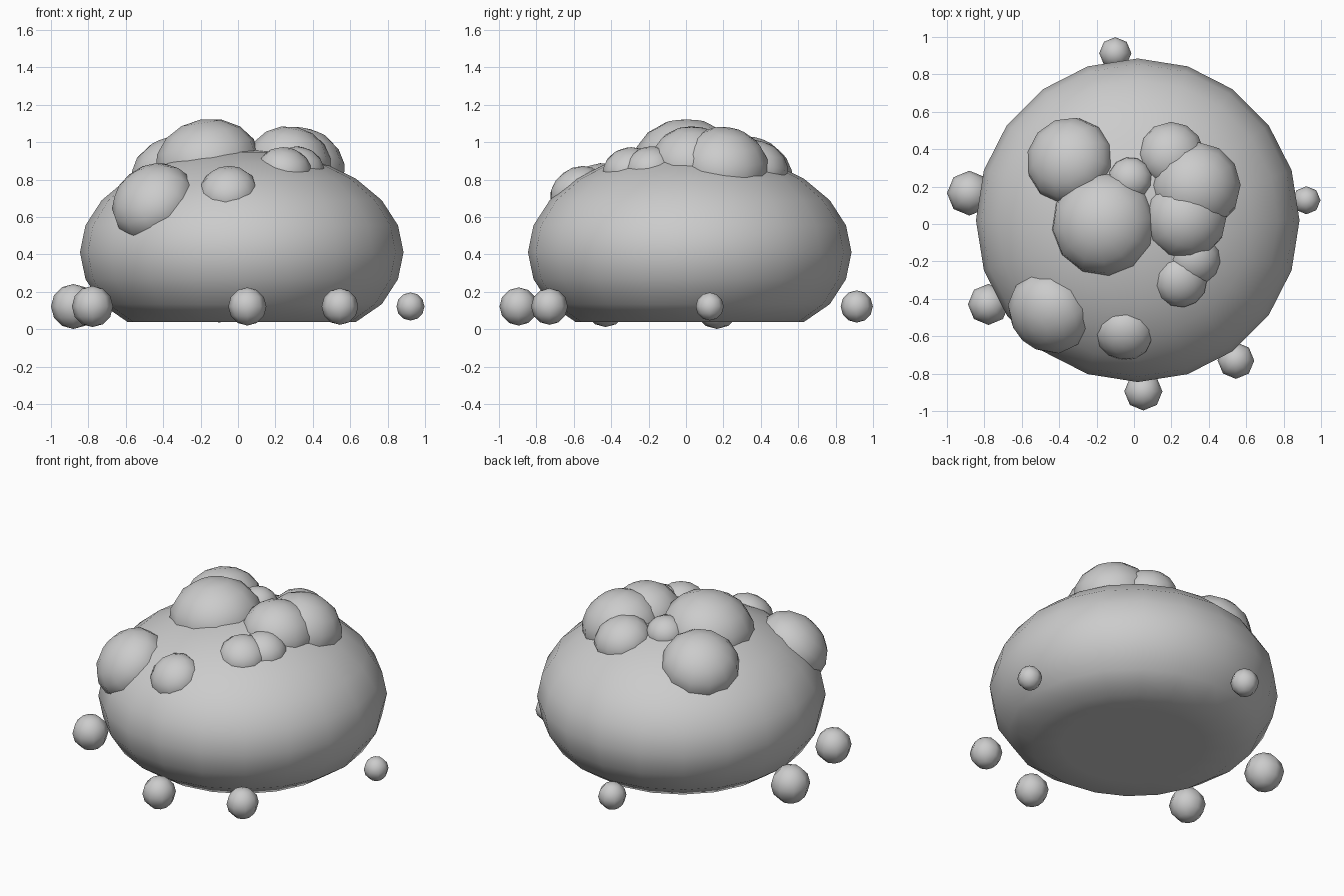
import bpy
from mathutils import Vector

if "Cube" in bpy.data.objects:
    bpy.data.objects.remove(bpy.data.objects["Cube"])

CENTRE = Vector((0.02, 0.02, 0.412))   # middle of the main dome
RADIUS, HEIGHT, FLOOR = 0.865, 0.555, 0.04


def ball(name, loc, scale, segments, rings, normal=None):
    """Smooth low-poly ellipsoid, its z axis turned along normal."""
    bpy.ops.mesh.primitive_uv_sphere_add(segments=segments, ring_count=rings,
                                         radius=1, location=loc)
    ob = bpy.context.object
    ob.name = name
    ob.scale = scale
    if normal:
        ob.rotation_euler = normal.to_track_quat('Z', 'Y').to_euler()
    bpy.ops.object.shade_smooth()
    return ob


# Main dome: flattened sphere with its underside pressed flat
dome = ball("mound_body", CENTRE, (RADIUS, RADIUS, HEIGHT), 20, 12)
for v in dome.data.vertices:
    v.co.z = max(v.co.z, (FLOOR - CENTRE.z) / HEIGHT)

# Lumps on the dome: x, y, z, radius, half thickness along the dome's normal
lumps = [
    (-0.16, 0.00, 0.885, 0.285, 0.24),
    (-0.34, 0.335, 0.825, 0.24, 0.20),
    (0.33, 0.20, 0.865, 0.245, 0.215),
    (0.275, 0.03, 0.885, 0.225, 0.20),
    (0.20, 0.37, 0.86, 0.18, 0.15),
    (-0.45, -0.47, 0.675, 0.235, 0.19),
    (-0.05, -0.585, 0.74, 0.155, 0.12),
    (0.25, -0.305, 0.855, 0.145, 0.115),
    (0.325, -0.19, 0.86, 0.14, 0.115),
    (-0.02, 0.24, 0.92, 0.12, 0.105),
]
for i, (x, y, z, r, t) in enumerate(lumps, 1):
    d = Vector((x, y, z)) - CENTRE
    n = Vector((d.x / RADIUS**2, d.y / RADIUS**2, d.z / HEIGHT**2))
    ball(f"lump_{i}", (x, y, z), (r, r, t), 12, 8, n)

# Pebbles scattered round the foot: x, y, radius
pebbles = [
    (-0.88, 0.165, 0.12), (-0.778, -0.43, 0.11), (0.05, -0.895, 0.102),
    (0.545, -0.73, 0.098), (0.922, 0.127, 0.075), (-0.1, 0.913, 0.086),
]
for i, (x, y, r) in enumerate(pebbles, 1):
    ball(f"pebble_{i}", (x, y, 0.122), (r, r, r), 8, 6)
